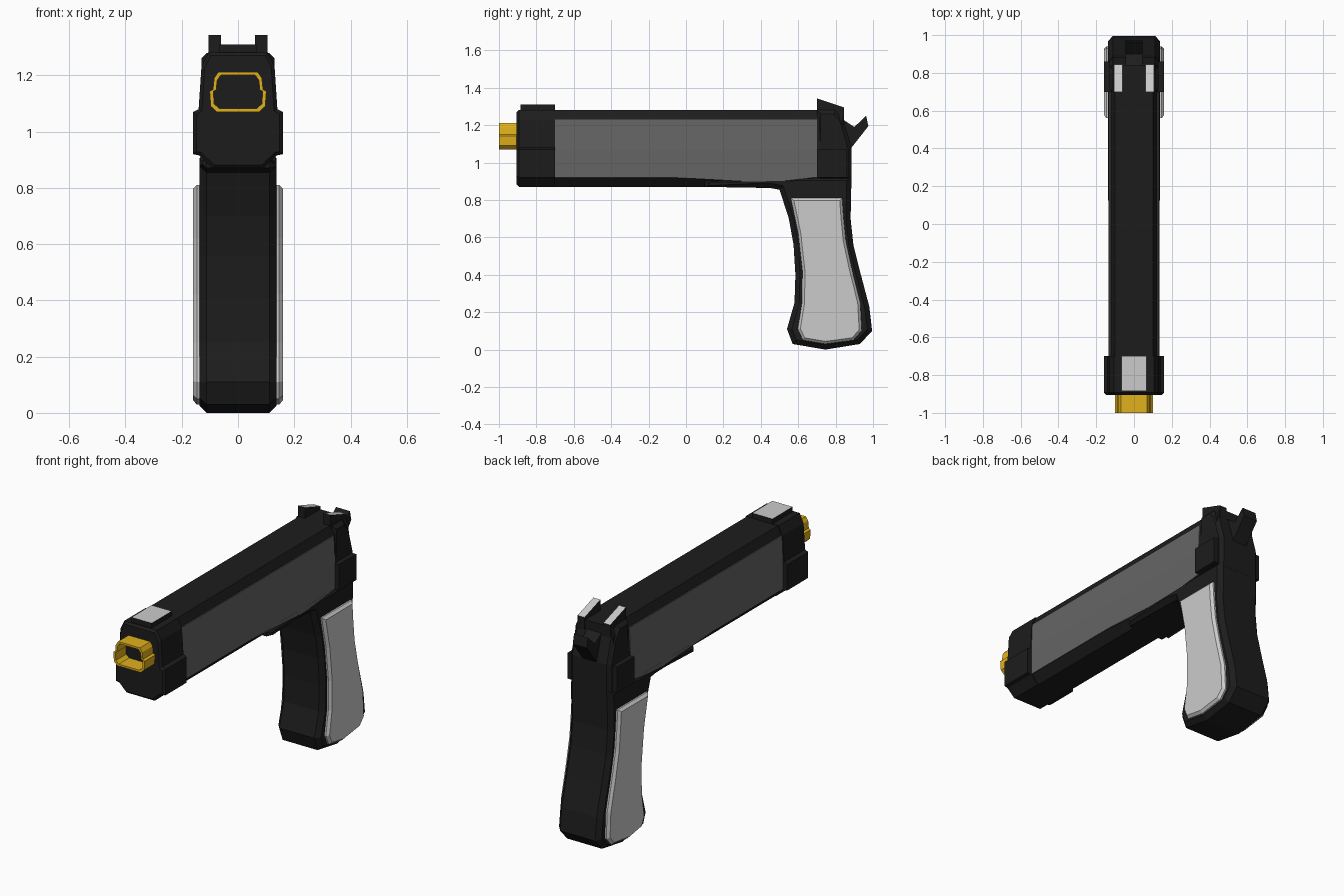
import bpy, bmesh

if "Cube" in bpy.data.objects:
    bpy.data.objects.remove(bpy.data.objects["Cube"])

def mat(name, c):
    m = bpy.data.materials.new(name)
    m.diffuse_color = (*c, 1)
    m.use_nodes = True
    m.node_tree.nodes["Principled BSDF"].inputs["Base Color"].default_value = m.diffuse_color
    return m

BLACK = mat("black", (0.012, 0.012, 0.012))
DARK = mat("dark_grey", (0.13, 0.13, 0.13))
LIGHT = mat("light_grey", (0.55, 0.55, 0.55))
GOLD = mat("gold", (0.75, 0.44, 0.012))

def prism(name, pts, a, b, axis, material, bevel_at=(), bevel=0.0, top=None):
    """Extrude a 2D outline from a to b; axis 'x' takes (y, z), axis 'y' takes (x, z).
    Rims of the ends listed in bevel_at are chamfered."""
    bm = bmesh.new()
    place = (lambda p, t: (t, p[0], p[1])) if axis == 'x' else (lambda p, t: (p[0], t, p[1]))
    rings = [[bm.verts.new(place(p, t)) for p in pts] for t in (a, b)]
    caps = [bm.faces.new(r) for r in rings]
    n = len(pts)
    for i in range(n):
        j = (i + 1) % n
        bm.faces.new((rings[0][i], rings[0][j], rings[1][j], rings[1][i]))
    bmesh.ops.recalc_face_normals(bm, faces=bm.faces)
    if bevel:
        edges = {e for k in bevel_at for e in caps[k].edges}
        bmesh.ops.bevel(bm, geom=list(edges), offset=bevel, segments=1,
                        affect='EDGES', profile=0.5)
    me = bpy.data.meshes.new(name)
    me.materials.append(material)
    if top:                              # second material on upward faces
        me.materials.append(top)
        for f in bm.faces:
            f.normal_update()
            if f.normal.z > 0.8:
                f.material_index = 1
    bm.to_mesh(me)
    bm.free()
    ob = bpy.data.objects.new(name, me)
    bpy.context.collection.objects.link(ob)
    return ob

def mirrored(half):
    """Close a right-half (x, z) outline, listed bottom to top."""
    return half + [(-x, z) for x, z in reversed(half)]

def flip(ob):
    m = ob.modifiers.new("mirror", 'MIRROR')
    m.use_axis = (True, False, False)
    return ob

# Slide and frame: one long faceted bar
bar = mirrored([(0.085, 0.87), (0.128, 0.92), (0.13, 1.07), (0.122, 1.23), (0.10, 1.28)])
prism("slide", bar, -0.88, 0.84, 'y', BLACK)

# Heavier collars at the muzzle and the rear, widest in the lower half
collar = mirrored([(0.09, 0.87), (0.137, 0.915), (0.16, 0.92), (0.16, 1.07),
                   (0.14, 1.08), (0.13, 1.23), (0.105, 1.282)])
prism("muzzle_collar", collar, -0.905, -0.70, 'y', BLACK, (0,), 0.012)
rear = [(0.70, 0.90), (0.885, 0.90), (0.885, 1.08), (0.845, 1.22), (0.80, 1.28), (0.70, 1.28)]
prism("rear_block", rear, -0.13, 0.13, 'x', BLACK, (0, 1), 0.02)
cheek = [(0.70, 0.92), (0.86, 0.92), (0.86, 1.07), (0.70, 1.07)]
flip(prism("rear_cheek", cheek, 0.11, 0.158, 'x', BLACK))

# Grey panels along both sides of the slide, creased at mid height
panel = [(0.115, 0.92), (0.132, 0.92), (0.134, 1.07), (0.127, 1.23), (0.11, 1.23)]
flip(prism("slide_panel", panel, -0.70, 0.70, 'y', DARK))
lip = [(-0.10, 0.922), (0.70, 0.922), (0.44, 0.892)]
flip(prism("slide_panel_lip", lip, 0.11, 0.1325, 'x', DARK))

# Grip frame with chamfered edges
grip = [(0.10, 0.90), (0.10, 0.87), (0.45, 0.864), (0.50, 0.855), (0.55, 0.70),
        (0.575, 0.56), (0.585, 0.40), (0.58, 0.25), (0.54, 0.11), (0.57, 0.03),
        (0.745, 0.0), (0.93, 0.03), (0.995, 0.10), (0.98, 0.23), (0.935, 0.40),
        (0.895, 0.56), (0.88, 0.70), (0.885, 0.93), (0.70, 0.93)]
prism("grip_frame", grip, -0.137, 0.137, 'x', BLACK, (0, 1), 0.025)

# Light grip plates
plate = [(0.56, 0.81), (0.60, 0.62), (0.622, 0.42), (0.62, 0.25), (0.597, 0.11),
         (0.625, 0.05), (0.745, 0.03), (0.895, 0.05), (0.94, 0.10), (0.932, 0.25),
         (0.885, 0.44), (0.855, 0.58), (0.843, 0.70), (0.835, 0.81)]
flip(prism("grip_plate", plate, 0.12, 0.16, 'x', LIGHT, (1,), 0.014))

# Front sight with pale top
front = [(-0.885, 1.26), (-0.70, 1.26), (-0.70, 1.31), (-0.885, 1.31)]
prism("front_sight", front, -0.065, 0.065, 'x', BLACK, top=LIGHT)

# Pair of rear sight posts with pale sloping tops
post = [(0.70, 1.20), (0.845, 1.20), (0.845, 1.295), (0.70, 1.343)]
flip(prism("rear_sight", post, 0.06, 0.105, 'x', BLACK, top=LIGHT))

# Hammer
hammer = [(0.84, 1.05), (0.885, 1.08), (0.975, 1.195), (0.963, 1.25), (0.90, 1.19), (0.84, 1.23)]
prism("hammer", hammer, -0.045, 0.045, 'x', BLACK)

# Hollow gold barrel tip: outer outline and a smaller inner outline
outer = mirrored([(0.075, 1.07), (0.097, 1.09), (0.101, 1.143), (0.089, 1.15),
                  (0.085, 1.19), (0.07, 1.212)])
bm = bmesh.new()
loops = []
for s, y in ((1, -0.89), (1, -1.0), (0, -1.0), (0, -0.89)):
    loops.append([bm.verts.new((x if s else x * 0.87, y, z if s else 1.141 + (z - 1.141) * 0.84))
                  for x, z in outer])
for k in range(4):
    for i in range(len(outer)):
        j = (i + 1) % len(outer)
        p, q = loops[k], loops[(k + 1) % 4]
        bm.faces.new((p[i], p[j], q[j], q[i]))
bmesh.ops.recalc_face_normals(bm, faces=bm.faces)
me = bpy.data.meshes.new("barrel_tip")
bm.to_mesh(me)
bm.free()
me.materials.append(GOLD)
bpy.context.collection.objects.link(bpy.data.objects.new("barrel_tip", me))
